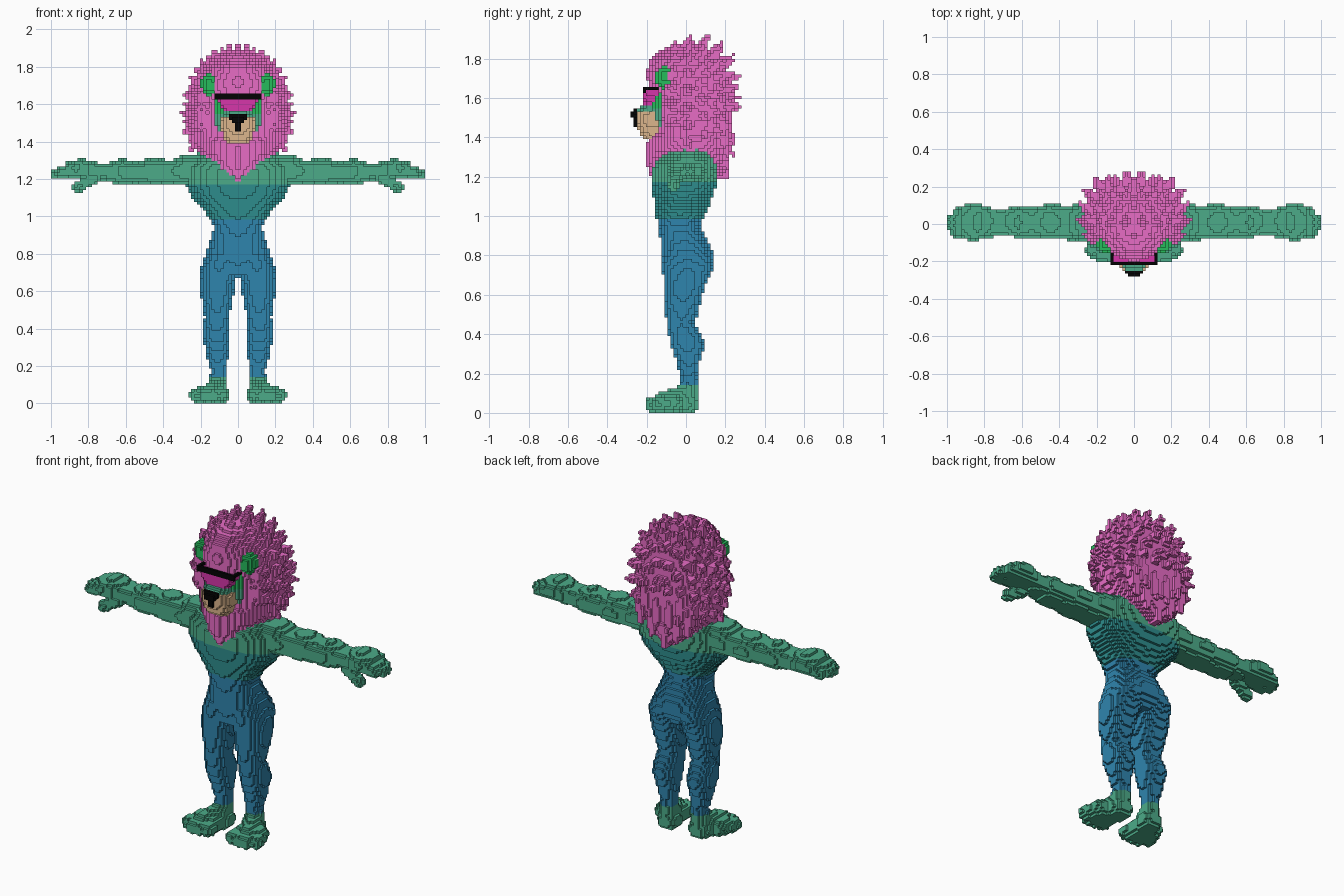
import bpy, bmesh, math
from mathutils import Vector

V = 1 / 64          # block size
owner = {}          # block index -> part name
rules = {}          # part name -> colour rule (function of height)

def lin(c):
    c /= 255
    return c / 12.92 if c <= 0.04045 else ((c + 0.055) / 1.055) ** 2.4

COLOURS = {"sea green": (76, 171, 137), "blue": (47, 133, 174), "teal": (45, 140, 140),
           "leaf green": (38, 188, 92), "pink": (232, 108, 198), "magenta": (214, 54, 170),
           "tan": (220, 182, 140), "black": (3, 3, 3)}
names = list(COLOURS)
mats = []
for n, c in COLOURS.items():
    m = bpy.data.materials.new(n)
    m.diffuse_color = (*[lin(k) for k in c], 1)
    mats.append(m)

def span(lo, hi):
    return range(math.floor(lo / V), math.ceil(hi / V) + 1)

def loft(rows, axis=2, p=2.3, front=None):
    """Blocks inside rounded sections (t, a0, a1, b0, b1) stacked along z or x."""
    out = set()
    for k in span(rows[0][0], rows[-1][0]):
        t = (k + 0.5) * V
        for r, s in zip(rows, rows[1:]):
            if r[0] <= t < s[0]:
                f = (t - r[0]) / (s[0] - r[0])
                a0, a1, b0, b1 = [u + (w - u) * f for u, w in zip(r[1:], s[1:])]
                ca, ra, cb, rb = (a0 + a1) / 2, (a1 - a0) / 2, (b0 + b1) / 2, (b1 - b0) / 2
                for i in span(a0, a1):
                    for j in span(b0, b1):
                        a, b = (i + 0.5) * V - ca, (j + 0.5) * V - cb
                        e = front if front and b < 0 else p
                        if abs(a / ra) ** e + abs(b / rb) ** e <= 1:
                            out.add((i, j, k) if axis == 2 else (k, i, j))
    return out

def limb(p0, p1, r0, r1):
    """Blocks inside a rounded, tapering rod."""
    p0, p1 = Vector(p0), Vector(p1)
    d, R, out = p1 - p0, max(r0, r1), set()
    ranges = [span(min(u, w) - R, max(u, w) + R) for u, w in zip(p0, p1)]
    for i in ranges[0]:
        for j in ranges[1]:
            for k in ranges[2]:
                q = Vector((i + 0.5, j + 0.5, k + 0.5)) * V - p0
                f = min(1, max(0, q.dot(d) / d.length_squared))
                if k >= 0 and (q - d * f).length <= r0 + (r1 - r0) * f:
                    out.add((i, j, k))
    return out

def box(x0, x1, y0, y1, z0, z1):
    rr = [range(round(a / V), round(b / V)) for a, b in ((x0, x1), (y0, y1), (z0, z1))]
    return {(i, j, k) for i in rr[0] for j in rr[1] for k in rr[2]}

def mirror(cells):
    return {(-1 - i, j, k) for i, j, k in cells}

def part(name, cells, rule):
    rules[name] = rule if callable(rule) else (lambda z: rule)
    for c in cells:
        owner[c] = name

def pair(name, cells, rule):
    part("left_" + name, cells, rule)
    part("right_" + name, mirror(cells), rule)

def suit(z):
    return "sea green" if z < 0.14 or z > 1.17 else "blue" if z < 0.98 else "teal"

# legs
pair("leg", loft([(.1, .06, .15, -.035, .06), (.18, .06, .148, -.03, .055), (.26, .052, .17, -.05, .07),
                  (.35, .042, .188, -.08, .095), (.41, .045, .185, -.09, .07), (.46, .045, .178, -.1, .045),
                  (.52, .035, .185, -.105, .065), (.6, .02, .203, -.11, .085), (.68, .005, .203, -.115, .11),
                  (.74, 0, .195, -.12, .14), (.8, 0, .17, -.12, .13)]), suit)

# feet with toes
foot = limb((.105, .005, .045), (.15, -.11, .045), .062, .064) | limb((.105, .01, .1), (.145, -.1, .055), .05, .055)
for x, y in ((.085, -.165), (.13, -.175), (.178, -.17), (.225, -.145)):
    foot |= limb((x * .5 + .07, -.06, .05), (x, y, .042), .05, .036)
pair("foot", foot, "sea green")

# torso
part("torso", loft([(z, -w, w, f, b) for z, w, f, b in (
    (.69, .16, -.11, .1), (.76, .185, -.12, .14), (.82, .17, -.125, .135), (.88, .145, -.13, .11),
    (.94, .13, -.14, .07), (1.0, .158, -.15, .09), (1.06, .21, -.16, .12), (1.12, .26, -.168, .145),
    (1.18, .285, -.172, .155), (1.25, .29, -.17, .165), (1.3, .27, -.15, .16), (1.35, .2, -.08, .14))],
    p=2.4), suit)

# arms with fingers and thumb
arm = loft([(.18, -.1, .11, 1.17, 1.335), (.28, -.095, .105, 1.165, 1.335), (.36, -.085, .1, 1.17, 1.3),
            (.46, -.085, .105, 1.165, 1.315), (.55, -.075, .09, 1.175, 1.29), (.62, -.075, .095, 1.165, 1.31),
            (.7, -.06, .08, 1.185, 1.285), (.76, -.06, .085, 1.195, 1.29), (.83, -.085, .11, 1.2, 1.312),
            (.92, -.08, .1, 1.205, 1.29)], axis=0, p=2.5)
for y, x in ((-.055, .95), (-.012, .972), (.033, .97), (.075, .94)):
    arm |= limb((.86, y, 1.26), (x, y * .8, 1.225), .036, .029)
arm |= limb((.77, -.045, 1.205), (.855, -.06, 1.155), .032, .03)
pair("arm", arm, "sea green")

# mane: solid core plus rings of tufts
mane = loft([(z, -w, w, f, b) for z, w, f, b in (
    (1.195, .03, -.18, .2), (1.23, .1, -.195, .205), (1.26, .16, -.198, .21), (1.33, .21, -.198, .22),
    (1.39, .235, -.195, .22), (1.43, .25, -.165, .22), (1.5, .262, -.16, .225), (1.6, .255, -.16, .225),
    (1.64, .245, -.19, .225), (1.72, .225, -.2, .21), (1.79, .185, -.19, .18), (1.84, .125, -.14, .13),
    (1.875, .05, -.06, .06))], p=2.4, front=1.7)
for y, tip_y, size, step, start in (
        (-.07, -.05, .89, 17, .05), (0, .03, 1, 16, .6), (.06, .11, .97, 16, .1), (.11, .18, .88, 17, .55),
        (.14, .24, .7, 22, .1), (.17, .27, .46, 34, .5), (.17, .272, .16, 60, .5)):
    for k in range(int(128 / step)):
        a = math.radians((k + start) * step)
        for s in (-1, 1):
            d = Vector((.304 * math.sin(a) * s, 0, .378 * math.cos(a))) * size
            mane |= limb(Vector((0, y, 1.55)) + d * .74, Vector((0, tip_y, 1.55)) + d, .048, .008)
# hanging locks at the back
for x, z, y in ((-.17, 1.3, .21), (-.09, 1.24, .21), (0, 1.185, .205), (.09, 1.24, .21), (.17, 1.3, .21),
                (-.13, 1.37, .24), (-.045, 1.31, .235), (.045, 1.31, .235), (.13, 1.37, .24)):
    mane |= limb((x * .95, .18, z + .15), (x * .9, y, z), .05, .01)
part("mane", mane, "pink")

# head and ears
part("head", loft([(1.46, -.11, .11, -.17, 0), (1.5, -.128, .128, -.18, 0), (1.6, -.133, .133, -.18, 0),
                   (1.69, -.13, .13, -.15, 0)], p=2.8), lambda z: "sea green" if z < 1.54 else "leaf green")
pair("ear", limb((.146, -.11, 1.69), (.158, -.11, 1.718), .046, .044), "leaf green")

# muzzle, nose bridge, nose and mouth
part("muzzle", loft([(1.39, -.06, .06, -.22, -.1), (1.43, -.08, .08, -.24, -.1), (1.48, -.092, .092, -.257, -.08),
                     (1.52, -.09, .09, -.257, -.08), (1.55, -.06, .06, -.24, -.08)], p=2.8), "tan")
part("nose_bridge", loft([(1.53, -.075, .075, -.262, -.12), (1.58, -.07, .07, -.21, -.12)], p=2.6), "sea green")
part("nose", box(-.047, .047, -.266, -.25, 1.516, 1.547) | box(-.031, .031, -.281, -.25, 1.5, 1.531)
     | box(-.016, .016, -.266, -.235, 1.45, 1.5), "black")

# sunglasses
part("lens", loft([(1.56, -.065, .065, -.21, -.14), (1.58, -.09, .09, -.215, -.14), (1.64, -.12, .12, -.218, -.14)],
                  p=6), "magenta")
side_bar = box(.109, .125, -.219, -.14, 1.64, 1.656)
part("glasses_frame", box(-.125, .125, -.219, -.203, 1.625, 1.656) | side_bar | mirror(side_bar), "black")

# turn the blocks of each part into outer faces
SIDES = []
for ax in range(3):
    for s in (0, 1):
        u, w = (ax + 1) % 3, (ax + 2) % 3
        quad = []
        for a, b in ((0, 0), (1, 0), (1, 1), (0, 1)):
            o = [0, 0, 0]
            o[ax], o[u], o[w] = s, a, b
            quad.append(tuple(o))
        step = [0, 0, 0]
        step[ax] = 2 * s - 1
        SIDES.append((step, quad if s else quad[::-1]))

for name, rule in rules.items():
    bm, verts, used = bmesh.new(), {}, []
    for c, o in owner.items():
        if o != name:
            continue
        colour = rule((c[2] + 0.5) * V)
        for step, quad in SIDES:
            if tuple(a + b for a, b in zip(c, step)) in owner:
                continue
            vs = []
            for q in quad:
                key = tuple(a + b for a, b in zip(c, q))
                if key not in verts:
                    verts[key] = bm.verts.new([k * V for k in key])
                vs.append(verts[key])
            if colour not in used:
                used.append(colour)
            bm.faces.new(vs).material_index = used.index(colour)
    me = bpy.data.meshes.new(name)
    bm.to_mesh(me)
    bm.free()
    for n in used:
        me.materials.append(mats[names.index(n)])
    bpy.context.collection.objects.link(bpy.data.objects.new(name, me))
